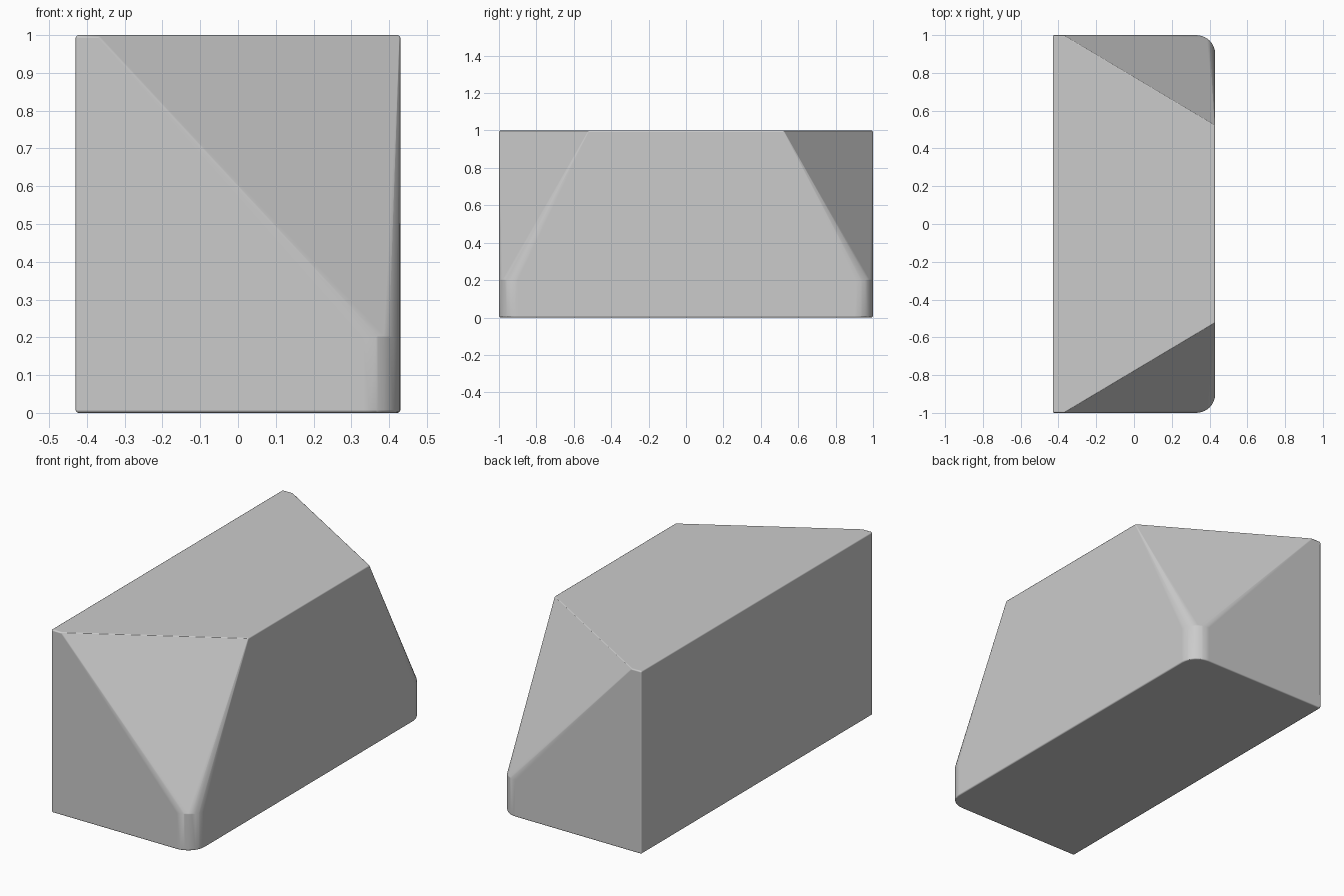
import bpy, bmesh, math
from mathutils import Vector
from itertools import product

cube = bpy.data.objects.get("Cube")
if cube:
    bpy.data.objects.remove(cube, do_unlink=True)

# Single grey material
grey = bpy.data.materials.new("light_grey")
grey.use_nodes = True
colour = (0.6, 0.6, 0.6, 1)
grey.diffuse_color = colour
grey.node_tree.nodes["Principled BSDF"].inputs["Base Color"].default_value = colour

EDGE = 0.008              # small softened edge all round
HX, HY, TOP = 0.43, 1.0, 1.0
CORNER, SHOULDER = 0.1, 0.2
STEPS = 8

# Core outline, shrunk by the edge radius
x, y, top = HX - EDGE, HY - EDGE, TOP - EDGE
core = []
for s in (-1, 1):
    core += [Vector((-x, s * y, z)) for z in (EDGE, top)]
    # Slanted corner: upper edge of the cut
    core += [Vector((-0.37, s * y, top)), Vector((x, s * 0.52, top))]
    # Rounded upright corner below the cut
    for i in range(STEPS + 1):
        a = math.pi / 2 * i / STEPS
        r = CORNER - EDGE
        px = HX - CORNER + r * math.sin(a)
        py = HY - CORNER + r * math.cos(a)
        core += [Vector((px, s * py, z)) for z in (EDGE, SHOULDER)]

# Swell every core point by a small ball and wrap the result
ball = [Vector(d).normalized() * EDGE for d in product((-1, 0, 1), repeat=3) if any(d)]
bm = bmesh.new()
for p in core:
    for d in ball:
        bm.verts.new(p + d)
hull = bmesh.ops.convex_hull(bm, input=bm.verts[:])
bmesh.ops.delete(bm, geom=[v for v in bm.verts if not v.link_faces], context='VERTS')
bmesh.ops.remove_doubles(bm, verts=bm.verts[:], dist=0.0008)
bmesh.ops.dissolve_limit(bm, angle_limit=math.radians(0.5), verts=bm.verts[:], edges=bm.edges[:])
bmesh.ops.recalc_face_normals(bm, faces=bm.faces[:])

mesh = bpy.data.meshes.new("chamfered_block")
bm.to_mesh(mesh)
bm.free()
mesh.materials.append(grey)
block = bpy.data.objects.new("chamfered_block", mesh)
bpy.context.collection.objects.link(block)

# Smooth the rounded edges while keeping the large faces flat
bpy.context.view_layer.objects.active = block
block.select_set(True)
bpy.ops.object.shade_smooth_by_angle(angle=math.radians(50))
weighted = block.modifiers.new("flat_faces", 'WEIGHTED_NORMAL')
weighted.keep_sharp = True
weighted.weight = 100
